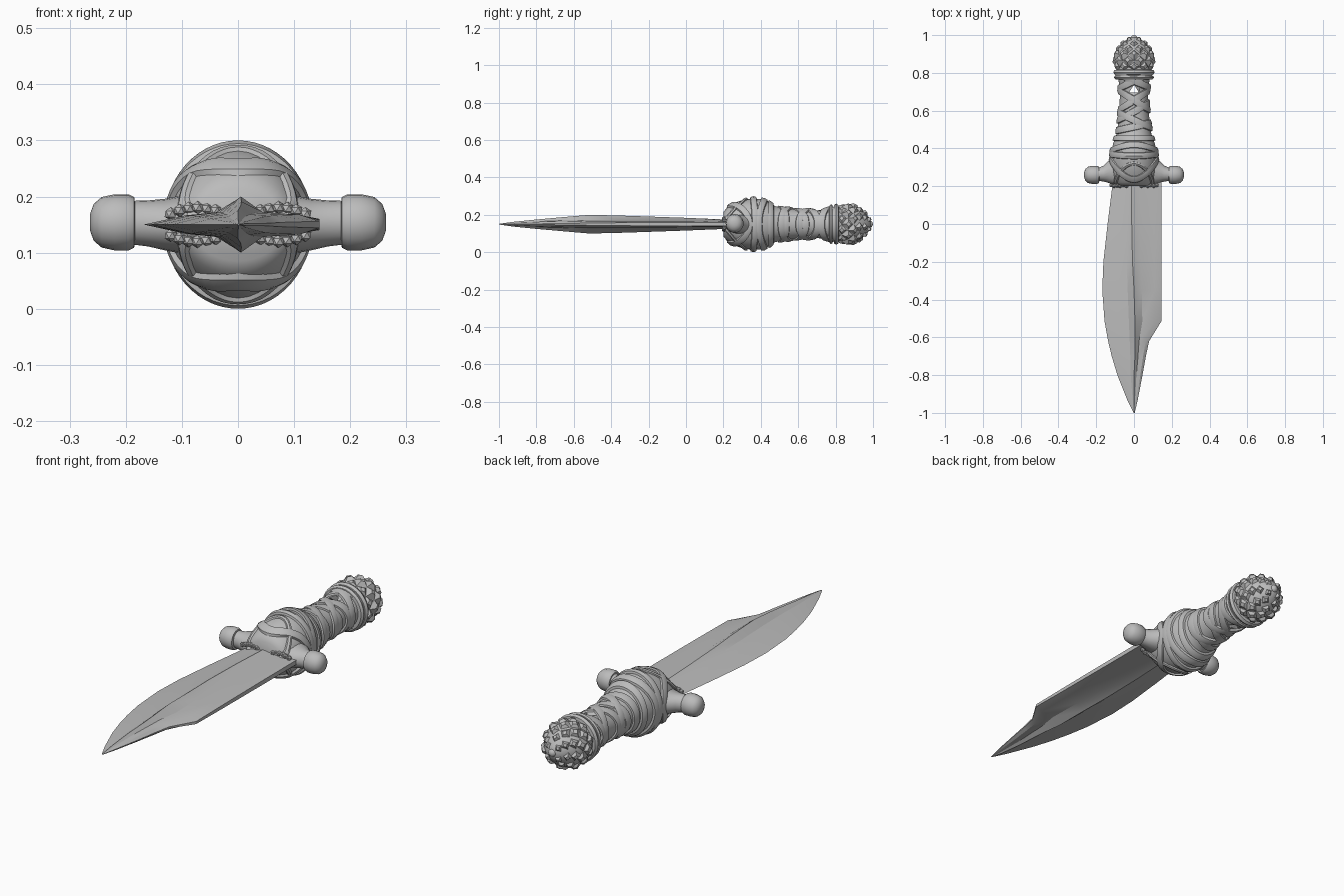
import bpy, bmesh, math
from mathutils import Vector, Matrix

if "Cube" in bpy.data.objects:
    bpy.data.objects.remove(bpy.data.objects["Cube"])

MID = 0.15  # height of the dagger's long axis
steel = bpy.data.materials.new("grey steel")
steel.use_nodes = True
steel.diffuse_color = (0.5, 0.5, 0.5, 1)
steel.node_tree.nodes["Principled BSDF"].inputs["Base Color"].default_value = (0.5, 0.5, 0.5, 1)


def finish(name, bm, angle=35):
    bmesh.ops.recalc_face_normals(bm, faces=bm.faces)
    mesh = bpy.data.meshes.new(name)
    bm.to_mesh(mesh)
    bm.free()
    mesh.materials.append(steel)
    ob = bpy.data.objects.new(name, mesh)
    bpy.context.collection.objects.link(ob)
    bpy.ops.object.select_all(action='DESELECT')
    ob.select_set(True)
    bpy.context.view_layer.objects.active = ob
    bpy.ops.object.shade_smooth_by_angle(angle=math.radians(angle))
    return ob


def skin(name, rings, closed=False, angle=35):
    """Join rings of points with quads; cap the ends unless closed."""
    bm = bmesh.new()
    vs = [[bm.verts.new(p) for p in ring] for ring in rings]
    n, m = len(vs), len(vs[0])
    for i in range(n if closed else n - 1):
        a, b = vs[i], vs[(i + 1) % n]
        for j in range(m):
            k = (j + 1) % m
            bm.faces.new((a[j], a[k], b[k], b[j]))
    if not closed:
        bm.faces.new(vs[0])
        bm.faces.new(vs[-1])
    return finish(name, bm, angle)


def lookup(table, y):
    """Interpolate the columns of a table keyed by its first column."""
    y = min(max(y, table[0][0]), table[-1][0])
    for a, b in zip(table, table[1:]):
        if y <= b[0]:
            f = (y - a[0]) / (b[0] - a[0])
            return [p + (q - p) * f for p, q in zip(a[1:], b[1:])]


# Body profile: y, height radius, width ratio
BODY = [(0.2, 0.065, 1.3), (0.22, 0.09, 1.15), (0.26, 0.115, 1.02), (0.31, 0.131, 0.93),
        (0.36, 0.137, 0.89), (0.4, 0.135, 0.87), (0.44, 0.12, 0.88), (0.475, 0.097, 0.95),
        (0.52, 0.086, 1), (0.6, 0.077, 1), (0.68, 0.075, 1), (0.75, 0.08, 1), (0.8, 0.092, 1),
        (0.83, 0.088, 1)]


def on_body(theta, y, lift=0.0):
    r, ratio = lookup(BODY, y)
    r += lift
    return Vector((ratio * r * math.sin(theta), y, MID + r * math.cos(theta)))


def strap(name, path, width=0.035, thick=0.013, steps=56):
    """Closed band lying on the body; path maps an angle to y."""
    rings = []
    for i in range(steps):
        t = math.tau * i / steps
        r = lookup(BODY, path(t))[0]
        slope = (path(t + 0.01) - path(t - 0.01)) / (0.02 * r)
        d = Vector((-slope, 1)).normalized()
        ring = []
        for side, lift in ((-0.5, -0.006), (-0.4, thick * 0.7), (0, thick),
                           (0.4, thick * 0.7), (0.5, -0.006)):
            s = side * width
            ring.append(on_body(t + d.x * s / r, path(t) + d.y * s, lift))
        rings.append(ring)
    return skin(name, rings, closed=True)


# Guard dome and grip core
core = skin("grip_and_guard_core", [[on_body(math.tau * j / 40, row[0]) for j in range(40)]
                                    for row in BODY], angle=50)

# Small three-sided opening through the grip
bm = bmesh.new()
bmesh.ops.create_cone(bm, cap_ends=True, segments=3, radius1=0.03, radius2=0.03, depth=0.5,
                      matrix=Matrix.Translation((0, 0.71, MID)))
cutter = finish("opening_cutter", bm)
cutter.hide_render = True
cut = core.modifiers.new("opening", 'BOOLEAN')
cut.operation = 'DIFFERENCE'
cut.object = cutter
bpy.context.view_layer.objects.active = core
bpy.ops.object.modifier_apply(modifier="opening")
bpy.data.objects.remove(cutter)

# Guard straps: fan out over the top and bottom, gather at the sides
for i, (top, side) in enumerate(((0.235, 0.34), (0.36, 0.37), (0.42, 0.39))):
    strap(f"guard_strap_{i}",
          lambda t, a=top, b=side: a + (b - a) * math.sin(t) ** 2, width=0.038)
strap("guard_rear_ring", lambda t: 0.455, width=0.032)
strap("guard_lip", lambda t: 0.26 + 0.06 * math.cos(2 * t), width=0.022, thick=0.01)

# Grip wraps: tilted rings that cross on the top and bottom
for i, (y, tilt) in enumerate(((0.515, 0.02), (0.55, -0.04), (0.595, 0.045), (0.655, -0.05),
                               (0.655, 0.05), (0.758, -0.035), (0.758, 0.04))):
    strap(f"grip_wrap_{i}", lambda t, y=y, a=tilt: y + a * math.sin(t),
          width=0.043, thick=0.010 + 0.002 * (i % 2))
strap("pommel_collar_front", lambda t: 0.775, width=0.022, thick=0.02)
strap("pommel_collar_rear", lambda t: 0.803, width=0.03, thick=0.018)

# Blade stations: y, cutting edge x, back x, ridge x, ridge height, shoulder height, back half-thickness
BLADE = [(-1, -0.002, 0.004, 0.001, 0.002, 0.001, 0.001),
         (-0.93, -0.036, 0.02, 0, 0.012, 0.007, 0.002),
         (-0.8, -0.088, 0.045, 0, 0.025, 0.014, 0.002),
         (-0.7, -0.118, 0.063, 0.005, 0.034, 0.018, 0.003),
         (-0.62, -0.137, 0.08, 0.006, 0.041, 0.02, 0.004),
         (-0.515, -0.156, 0.145, 0.005, 0.05, 0.022, 0.006),
         (-0.35, -0.168, 0.145, 0, 0.046, 0.022, 0.008),
         (-0.2, -0.162, 0.145, -0.008, 0.041, 0.022, 0.009),
         (0, -0.14, 0.145, -0.012, 0.034, 0.02, 0.01),
         (0.24, -0.11, 0.145, -0.012, 0.024, 0.018, 0.01)]
rings = []
for y, left, right, mid, high, low, back in BLADE:
    half = [(left + (mid - left) * 0.45, low * 0.75), (mid + (left - mid) * 0.2, low),
            (mid, high), (mid + (right - mid) * 0.28, low),
            (mid + (right - mid) * 0.75, low * 0.8), (right, back)]
    ring = [(left, 0)] + half + [(x, -z) for x, z in reversed(half)]
    rings.append([(x, y, MID + z) for x, z in ring])
skin("blade", rings, angle=25)


def arm_loft(name, side, sections):
    """Sections: x, centre y, centre z, y radius, z radius."""
    skin(name, [[(side * x, cy + ry * math.cos(math.tau * j / 20),
                  cz + rz * math.sin(math.tau * j / 20)) for j in range(20)]
                for x, cy, cz, ry, rz in sections], angle=50)


# Cross-guard arms, end knobs and scrolls beside the blade
for word, side in (("left", 1), ("right", -1)):
    arm_loft(f"{word}_guard_arm", side,
             [(0.05, 0.3, MID, 0.1, 0.06), (0.1, 0.288, MID, 0.082, 0.052),
              (0.13, 0.278, MID, 0.062, 0.046), (0.16, 0.267, 0.152, 0.042, 0.041),
              (0.2, 0.261, 0.154, 0.032, 0.038)])
    arm_loft(f"{word}_guard_knob", side,
             [(x, 0.26, 0.154, r * 0.96, r) for x, r in
              ((0.183, 0.03), (0.185, 0.045), (0.195, 0.05), (0.22, 0.05),
               (0.243, 0.045), (0.257, 0.033), (0.264, 0.014))])
    bm = bmesh.new()
    for up in (1, -1):
        for k in range(6):
            bmesh.ops.create_icosphere(
                bm, subdivisions=1, radius=0.012,
                matrix=Matrix.Translation((side * (0.04 + 0.016 * k), 0.202 + 0.003 * (k % 2),
                                           MID + up * (0.03 - 0.0012 * (k - 2) ** 2))))
    finish(f"{word}_guard_scrolls", bm, 40)

# Pommel core
POMMEL = [(0.81, 0.08), (0.84, 0.096), (0.87, 0.101), (0.9, 0.097),
          (0.93, 0.082), (0.96, 0.058), (0.98, 0.034), (0.99, 0.012)]
skin("pommel_core", [[(r * math.sin(math.tau * j / 24), y, MID + r * math.cos(math.tau * j / 24))
                      for j in range(24)] for y, r in POMMEL], angle=50)

# Overlapping pointed scales in staggered rows
bm = bmesh.new()
for row, (y, count, size) in enumerate(((0.835, 10, 0.036), (0.868, 10, 0.037), (0.9, 10, 0.035),
                                        (0.93, 9, 0.031), (0.957, 7, 0.027), (0.978, 4, 0.023))):
    r = lookup(POMMEL, y)[0]
    slope = (lookup(POMMEL, y + 0.01)[0] - lookup(POMMEL, y - 0.01)[0]) / 0.02
    for k in range(count):
        t = math.tau * (k + 0.5 * (row % 2)) / count
        out = Vector((math.sin(t), 0, math.cos(t)))
        normal = (out - Vector((0, slope - 0.2, 0))).normalized()
        across = normal.cross(Vector((0, 1, 0))).normalized()
        along = normal.cross(across)
        turn = Matrix((across, along, normal)).transposed().to_4x4()
        place = Matrix.Translation(out * r + Vector((0, y, MID))) @ turn
        bmesh.ops.create_cone(bm, cap_ends=True, segments=4, radius1=size, radius2=size * 0.35,
                              depth=0.022, matrix=place)
finish("pommel_scales", bm, 20)

# Rounded pommel tip
bm = bmesh.new()
bmesh.ops.create_icosphere(bm, subdivisions=2, radius=0.02,
                           matrix=Matrix.Translation((0, 0.98, MID)))
finish("pommel_tip", bm)
